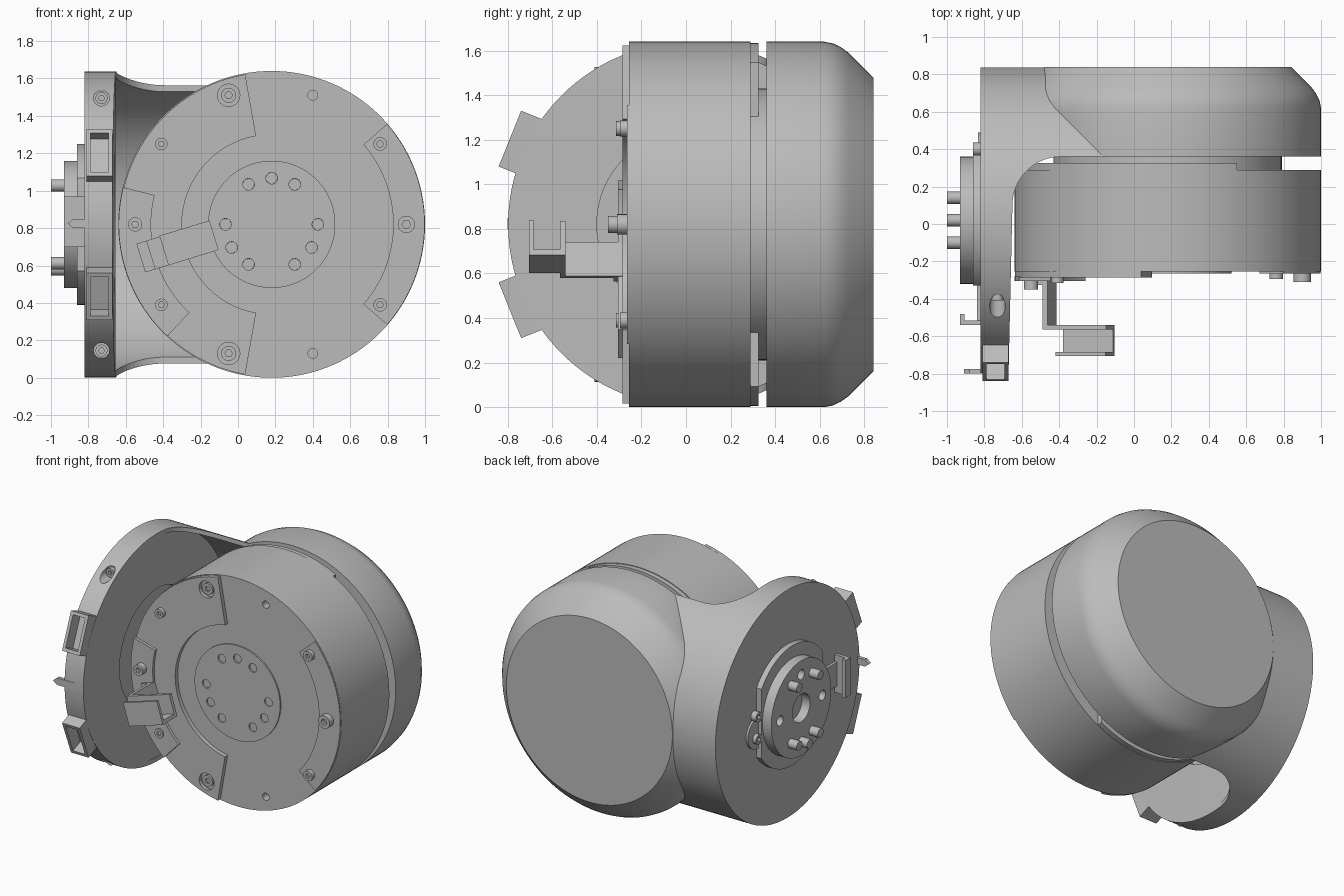
import bpy, bmesh
from math import sin, cos, radians, pi

if "Cube" in bpy.data.objects:
    bpy.data.objects.remove(bpy.data.objects["Cube"])

grey = bpy.data.materials.new("machined grey")
grey.use_nodes = True
COLOUR = (0.5, 0.5, 0.5, 1)
grey.diffuse_color = COLOUR
grey.node_tree.nodes["Principled BSDF"].inputs["Base Color"].default_value = COLOUR

parts = []
MID = 0.82              # height of both axes
DRUM = (0.18, MID)      # drum axis in x, z
HUB = (0.02, MID)       # side hub axis in y, z


def make(name, bm):
    bmesh.ops.recalc_face_normals(bm, faces=bm.faces)
    mesh = bpy.data.meshes.new(name)
    bm.to_mesh(mesh)
    bm.free()
    mesh.materials.append(grey)
    obj = bpy.data.objects.new(name, mesh)
    bpy.context.collection.objects.link(obj)
    parts.append(obj)
    return obj


def place(axis, p, t):
    return {"x": (t, p[0], p[1]), "y": (p[0], t, p[1]), "z": (p[0], p[1], t)}[axis]


def loft(name, axis, sections):
    """Skin equal-length outlines, each given as (points, position on axis)."""
    bm = bmesh.new()
    rings = [[bm.verts.new(place(axis, p, t)) for p in pts] for pts, t in sections]
    n = len(rings[0])
    for lo, hi in zip(rings, rings[1:]):
        for i in range(n):
            j = (i + 1) % n
            bm.faces.new((lo[i], lo[j], hi[j], hi[i]))
    bm.faces.new(rings[0])
    bm.faces.new(rings[-1])
    return make(name, bm)


def prism(name, axis, pts, a, b):
    return loft(name, axis, [(pts, a), (pts, b)])


def arc(c, r, a0, a1, n=32):
    angles = [radians(a0 + (a1 - a0) * i / n) for i in range(n + 1)]
    return [(c[0] + r * cos(a), c[1] + r * sin(a)) for a in angles]


def circle(c, r, n=24):
    return arc(c, r, 0, 360, n)[:-1]


def cyl(name, axis, c, r, a, b, n=24):
    return prism(name, axis, circle(c, r, n), a, b)


def box(name, x, y, z):
    return prism(name, "z", [(x[0], y[0]), (x[1], y[0]), (x[1], y[1]), (x[0], y[1])], *z)


def sector(name, r0, r1, a0, a1, y0, y1):
    return prism(name, "y", arc(DRUM, r1, a0, a1) + arc(DRUM, r0, a1, a0), y0, y1)


def combine(obj, other, op="DIFFERENCE"):
    """Apply a boolean and discard the tool."""
    mod = obj.modifiers.new(op, "BOOLEAN")
    mod.operation, mod.object, mod.solver = op, other, "EXACT"
    bpy.context.view_layer.update()
    deps = bpy.context.evaluated_depsgraph_get()
    mesh = bpy.data.meshes.new_from_object(obj.evaluated_get(deps))
    obj.modifiers.clear()
    obj.data = mesh
    parts.remove(other)
    bpy.data.objects.remove(other)


def screw(name, axis, c, r, seat, top):
    """Cap screw with a hexagonal socket."""
    head = cyl(name, axis, c, r, seat, top)
    depth = (top - seat) * 0.6
    combine(head, cyl("socket", axis, c, r * 0.5, top - depth, top + depth, 6))


# Housing: side hub cylinder, opened for the drum, merged with the rear cover
housing = cyl("housing", "x", HUB, 0.818, -0.82, 0.18, 128)
pocket = [(-0.68, -1.2)] + arc((-0.39, 0.1), 0.26, 180, 90, 16) + [(1.5, 0.36), (1.5, -1.2)]
combine(housing, prism("pocket", "z", pocket, -0.3, 2))
cover = [(0.82, 0.362), (0.82, 0.62), (0.812, 0.66), (0.795, 0.695), (0.77, 0.73), (0.66, 0.84)]
combine(housing, loft("cover", "y", [(circle(DRUM, r, 128), y) for r, y in cover]), "UNION")
combine(housing, cyl("hollow", "x", HUB, 0.787, -0.655, -0.1, 128))
combine(housing, cyl("hub_recess", "x", HUB, 0.42, -0.74, -0.5, 64))

# Angled sockets on the front edge of the hub, mirrored about the axis
for side in (1, -1):
    n = (-cos(radians(22)), side * sin(radians(22)))
    t = (-n[1], n[0])

    def frame(half, outer, inner):
        corners = [(half, outer), (-half, outer), (-half, inner), (half, inner)]
        return [(-0.79 + t[0] * u + n[0] * v, MID + side * 0.385 + t[1] * u + n[1] * v)
                for u, v in corners]

    combine(housing, prism("socket_block", "x", frame(0.135, 0, -0.17), -0.81, -0.67), "UNION")
    combine(housing, prism("slot", "x", frame(0.112, 0.1, -0.09), -0.788, -0.692))
    z = MID + side * 0.675
    combine(housing, cyl("rim_hole", "y", (-0.73, z), 0.042, -0.9, -0.38))
    screw("rim_screw", "y", (-0.73, z), 0.032, -0.37, -0.41)

# Drum with its bolt holes
drum = cyl("drum", "y", DRUM, 0.82, -0.255, 0.29, 128)
cyl("drum_neck", "y", DRUM, 0.61, 0.25, 0.5, 96)
back_step = cyl("drum_back_step", "y", DRUM, 0.815, 0.28, 0.325, 128)
combine(back_step, box("step_cut", (0.55, 1.2), (0, 0.6), (-0.2, 1.9)))
dial = cyl("dial", "y", DRUM, 0.34, -0.2, -0.265, 96)
BOLTS = [0, 60, 90, 120, 180, 210, 240, 300, 330]
for a in BOLTS:
    c = (DRUM[0] + 0.247 * cos(radians(a)), MID + 0.247 * sin(radians(a)))
    combine(dial, loft("dial_hole", "y", [(circle(c, 0.032), -0.28), (circle(c, 0.03), -0.245),
                                          (circle(c, 0.012), -0.225)]))
for side in (1, -1):
    combine(drum, cyl("small_hole", "y", (0.4, MID + side * 0.69), 0.026, -0.4, -0.2))

# Raised plates and screws on the drum face
c_plate = sector("c_plate", 0.48, 0.815, 100, 260, -0.25, -0.285)
sector("left_plate", 0.645, 0.818, 166, 227, -0.28, -0.305)
sector("right_plate", 0.65, 0.818, -41, 41, -0.25, -0.265)
for side in (1, -1):
    c = (-0.05, MID + side * 0.69)
    combine(c_plate, cyl("counterbore", "y", c, 0.06, -0.4, -0.26))
    screw("bore_screw", "y", c, 0.04, -0.25, -0.275)
    screw("left_screw", "y", (-0.41, MID + side * 0.43), 0.033, -0.28, -0.315)
    screw("right_screw", "y", (0.76, MID + side * 0.43), 0.036, -0.26, -0.295)
screw("left_middle_screw", "y", (-0.55, MID), 0.038, -0.3, -0.35)
screw("right_middle_screw", "y", (0.9, MID), 0.046, -0.26, -0.31)

# Tilted clip standing off the drum face
CA, SA = cos(radians(17)), sin(radians(17))


def clip(name, u, v, y):
    corners = [(u[0], v[0]), (u[1], v[0]), (u[1], v[1]), (u[0], v[1])]
    prism(name, "y", [(-0.29 + a * CA - b * SA, 0.71 + a * SA + b * CA) for a, b in corners], *y)


clip("clip_leg", (-0.185, -0.155), (-0.08, 0.08), (-0.56, -0.28))
clip("clip_foot", (-0.24, -0.155), (-0.08, 0.08), (-0.325, -0.3))
clip("clip_back", (-0.185, 0.17), (-0.08, 0.08), (-0.565, -0.54))
clip("clip_floor", (-0.11, 0.17), (-0.08, -0.055), (-0.7, -0.54))
clip("clip_front", (-0.11, 0.17), (-0.08, 0.085), (-0.705, -0.685))

# Output flange on the outer side of the hub
base = cyl("flange_base", "x", HUB, 0.43, -0.86, -0.81, 64)
for y in ((-0.6, -0.33), (0.37, 0.6)):
    combine(base, box("base_trim", (-1, -0.7), y, (0, 1.7)))
flange = cyl("flange", "x", HUB, 0.34, -0.93, -0.85, 96)
combine(flange, cyl("flange_bore", "x", HUB, 0.1, -1, -0.865, 48))
for a in (0, 60, 90, 120, 180, 240, 270, 300):
    c = (HUB[0] + 0.24 * cos(radians(a)), MID + 0.24 * sin(radians(a)))
    if a in (0, 90, 180):
        combine(flange, cyl("flange_hole", "x", c, 0.036, -1, -0.87))
    else:
        cyl("flange_pin", "x", c, 0.033, -1, -0.9)

# Small fittings beside the flange
prism("ear", "x", circle((0.38, 0.75), 0.11, 32), -0.835, -0.81)
for z in (0.72, 0.88):
    screw("ear_screw", "x", (0.4, z), 0.035, -0.82, -0.86)
box("cable_guide_wall", (-0.93, -0.81), (-0.54, -0.515), (0.7, 0.97))
box("cable_guide_lip", (-0.93, -0.905), (-0.54, -0.48), (0.7, 0.97))
box("cable_guide_base", (-0.84, -0.81), (-0.54, -0.32), (0.75, 0.92))
prism("locating_tab", "y", [(-0.91, 0.825), (-0.88, 0.85), (-0.74, 0.85), (-0.74, 0.8), (-0.88, 0.8)],
      -0.8, -0.775)

# Smooth the round surfaces and keep the machined edges
bpy.ops.object.select_all(action="DESELECT")
for obj in parts:
    obj.select_set(True)
bpy.context.view_layer.objects.active = housing
bpy.ops.object.shade_smooth_by_angle(angle=radians(28))
